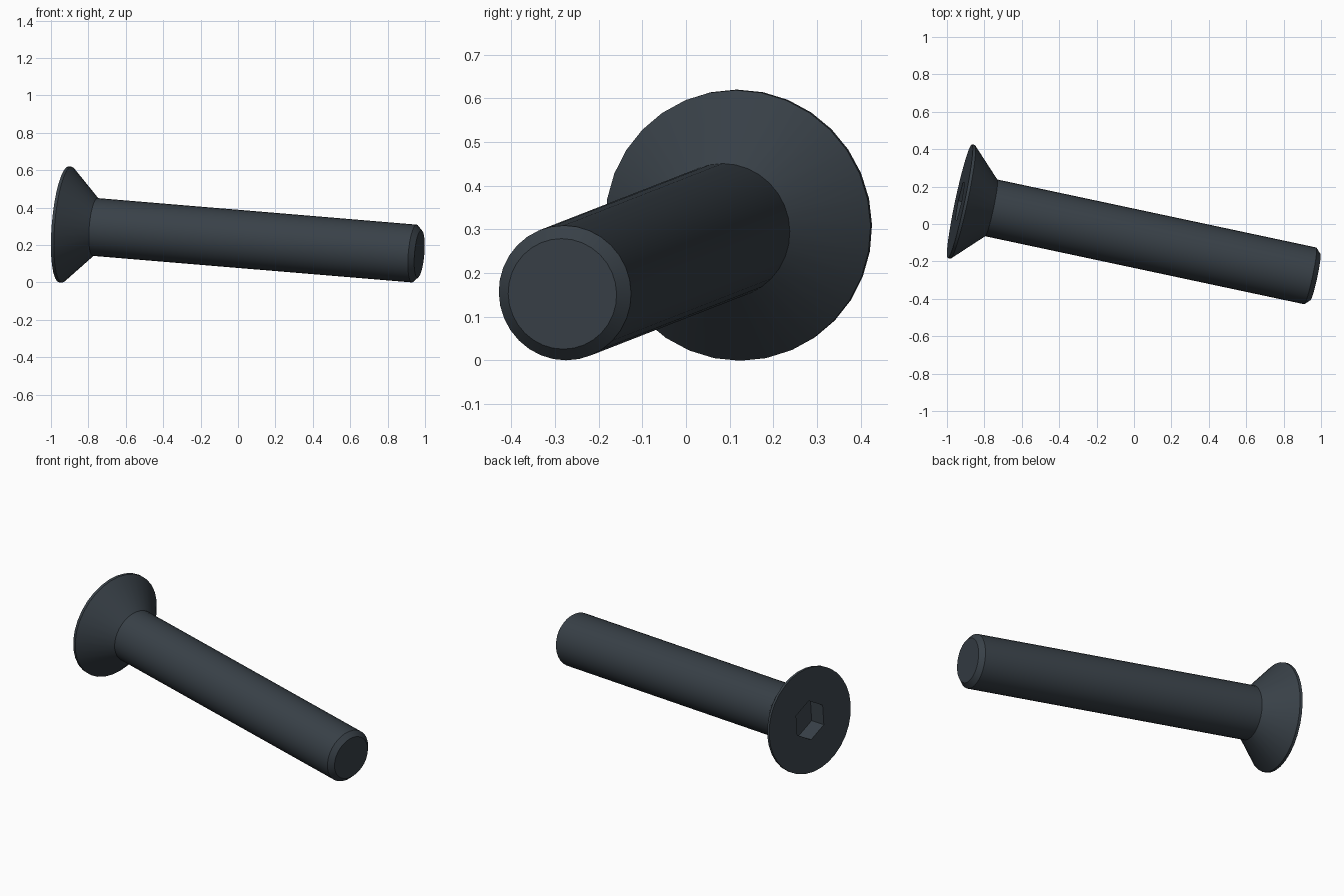
import bpy, bmesh, math
from mathutils import Matrix, Vector

cube = bpy.data.objects.get("Cube")
if cube:
    bpy.data.objects.remove(cube, do_unlink=True)

SEGMENTS = 32
SOCKET_RADIUS, SOCKET_DEPTH = 0.117, 0.1

# Dark steel
steel = bpy.data.materials.new("dark_steel")
steel.use_nodes = True
colour = (0.04, 0.052, 0.064, 1)
steel.diffuse_color = colour
steel.node_tree.nodes["Principled BSDF"].inputs["Base Color"].default_value = colour

bm = bmesh.new()


def ring(radius, height, sides):
    """Closed loop of vertices around the screw axis."""
    return [bm.verts.new((radius * math.cos(math.tau * i / sides),
                          radius * math.sin(math.tau * i / sides), height))
            for i in range(sides)]


def bridge(a, b):
    """Wall of quads between two equal rings."""
    for i in range(len(a)):
        j = (i + 1) % len(a)
        bm.faces.new((a[i], a[j], b[j], b[i]))


def loop_edges(loop):
    return [bm.edges.get((v, loop[i - 1])) for i, v in enumerate(loop)]


# Turned body: head lip, countersunk cone, plain shank, tip chamfer
profile = [(0.311, 0), (0.311, 0.016), (0.155, 0.172), (0.155, 1.922), (0.127, 1.95)]
rings = [ring(r, h, SEGMENTS) for r, h in profile]
for a, b in zip(rings, rings[1:]):
    bridge(a, b)
bm.faces.new(rings[-1])

# Hexagonal socket in the flat head
mouth = ring(SOCKET_RADIUS, 0, 6)
floor = ring(SOCKET_RADIUS, SOCKET_DEPTH, 6)
bridge(mouth, floor)
bm.faces.new(floor)
bmesh.ops.triangle_fill(bm, use_beauty=True,
                        edges=loop_edges(rings[0]) + loop_edges(mouth))
bmesh.ops.recalc_face_normals(bm, faces=bm.faces[:])

mesh = bpy.data.meshes.new("countersunk_screw")
bm.to_mesh(mesh)
bm.free()
mesh.materials.append(steel)
screw = bpy.data.objects.new("countersunk_screw", mesh)
bpy.context.collection.objects.link(screw)

# Lay the screw down: the axis runs from the raised head to the tip
axis = Vector((1.9, -0.405, -0.158)).normalized()
side = axis.cross(Vector((0, 0, 1))).normalized()
up = side.cross(axis)
turn = Matrix((up, axis.cross(up), axis)).transposed().to_4x4()
mesh.transform(Matrix.Translation((-0.931, 0.122, 0.31)) @ turn)

bpy.ops.object.select_all(action='DESELECT')
screw.select_set(True)
bpy.context.view_layer.objects.active = screw
bpy.ops.object.shade_smooth_by_angle(angle=math.radians(30))
